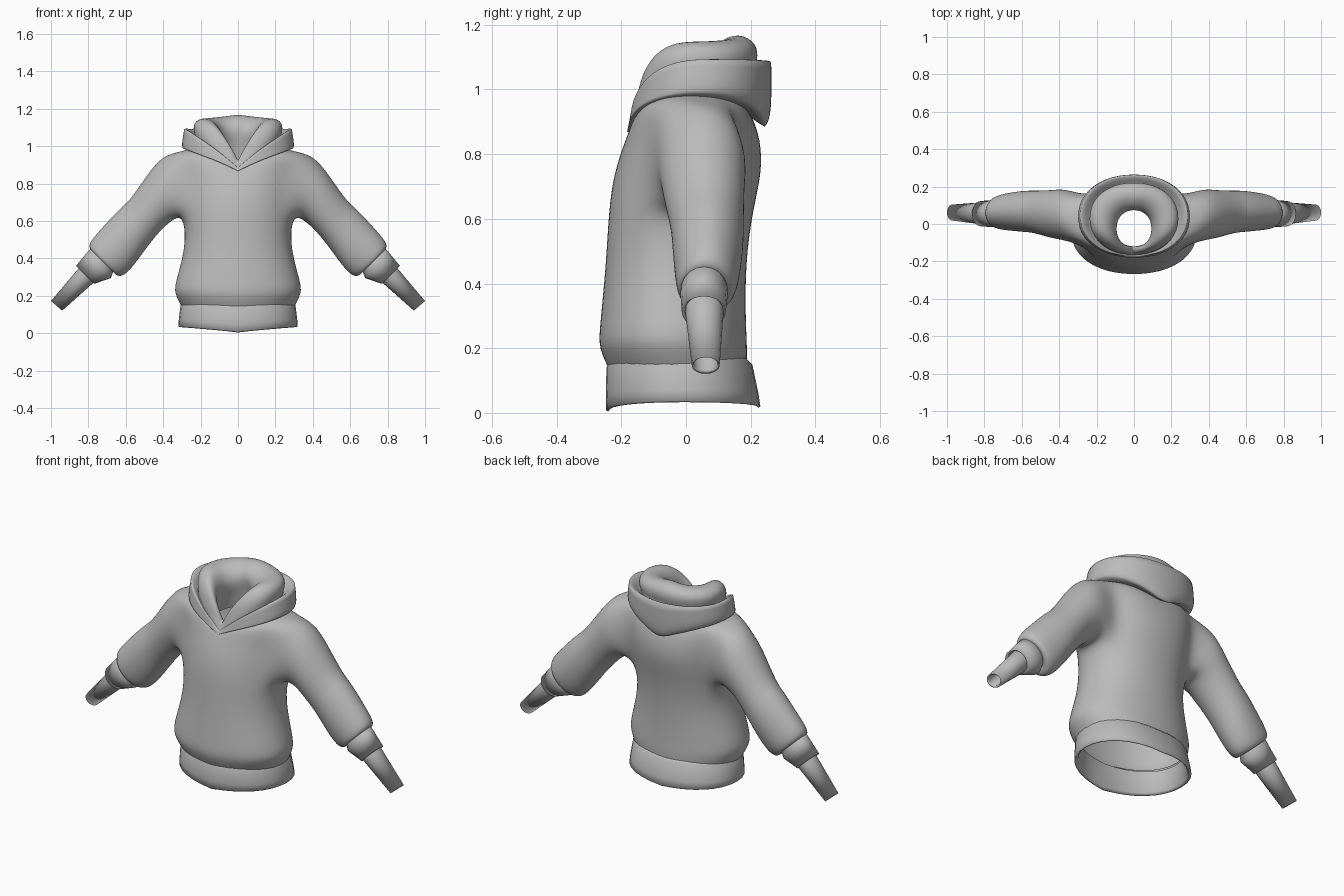
import bpy
import bmesh
from math import sin, cos, pi, radians

cube = bpy.data.objects.get("Cube")
if cube:
    bpy.data.objects.remove(cube, do_unlink=True)

fabric = bpy.data.materials.new("grey_fabric")
fabric.use_nodes = True
GREY = (0.5, 0.5, 0.5, 1)
fabric.diffuse_color = GREY
fabric.node_tree.nodes["Principled BSDF"].inputs["Base Color"].default_value = GREY


def half_ring(bm, n, w, y_front, y_back, z_front, z_side, z_back):
    """Half of a body ring, from centre front round the left side to centre back."""
    mid, ry = (y_front + y_back) / 2, (y_back - y_front) / 2
    verts = []
    for i in range(n + 1):
        a = pi * i / n
        s = max(sin(a), 0) if 0 < i < n else 0
        c = cos(a)
        z_end = z_front if c > 0 else z_back
        z = z_end + (z_side - z_end) * s ** 0.8
        y = mid - ry * abs(c) ** 0.93 * (1 if c > 0 else -1)
        verts.append(bm.verts.new((w * s ** 0.93, y, z)))
    return verts


def sleeve_ring(bm, n, x_top, z_top, x_low, z_low, yc, ry):
    """Full ring across the arm, from its upper edge round by the front."""
    verts = []
    for i in range(n):
        a = 2 * pi * i / n
        k = (1 + cos(a)) / 2
        verts.append(bm.verts.new((x_low + (x_top - x_low) * k, yc - ry * sin(a),
                                   z_low + (z_top - z_low) * k)))
    return verts


def loft(bm, rings, closed=False, skip=lambda row, col: False):
    for r, (a, b) in enumerate(zip(rings, rings[1:])):
        n = len(a)
        for i in range(n if closed else n - 1):
            if not skip(r, i):
                j = (i + 1) % n
                bm.faces.new((a[i], a[j], b[j], b[i]))


def finish(bm, name, subdivide=0):
    for f in bm.faces:
        f.smooth = True
    if not subdivide:
        for e in bm.edges:
            e.smooth = e.calc_face_angle(0) < radians(40)
    mesh = bpy.data.meshes.new(name)
    bm.to_mesh(mesh)
    bm.free()
    mesh.materials.append(fabric)
    ob = bpy.data.objects.new(name, mesh)
    bpy.context.collection.objects.link(ob)
    mirror = ob.modifiers.new("mirror", 'MIRROR')
    mirror.use_clip = True
    mirror.merge_threshold = 0.0005
    if subdivide:
        sub = ob.modifiers.new("smooth", 'SUBSURF')
        sub.levels = sub.render_levels = subdivide
    return ob


# Body and sleeves in one skin: width, y front, y back, z front, z side, z back
BODY = [
    (.310, -.240, .190, .13, .15, .14),
    (.345, -.274, .193, .20, .215, .19),
    (.340, -.270, .188, .26, .27, .27),
    (.282, -.250, .186, .46, .46, .46),
    (.292, -.242, .210, .63, .62, .63),
    (.300, -.226, .238, .74, .74, .74),
    (.315, -.197, .235, .82, .86, .84),
    (.335, -.178, .205, .86, .968, .92),
    (.250, -.166, .170, .875, .988, .95),
    (.200, -.130, .120, .87, .985, .95),
]
# upper edge x z, lower edge x z, y centre, y radius
SLEEVE = [
    (.405, .950, .335, .615, .052, .142),
    (.475, .870, .410, .550, .052, .132),
    (.580, .710, .480, .465, .066, .116),
    (.640, .665, .535, .385, .068, .114),
    (.735, .560, .600, .305, .066, .104),
    (.815, .470, .645, .298, .062, .092),
    (.775, .435, .670, .335, .058, .066),
]
LOW, HIGH, FIRST, LAST = 4, 7, 3, 7      # armhole rows and columns
bm = bmesh.new()
body = [half_ring(bm, 10, *r) for r in BODY]
loft(bm, body, skip=lambda r, c: LOW <= r < HIGH and FIRST <= c < LAST)
mid = (FIRST + LAST) // 2
armhole = [body[HIGH][c] for c in range(mid, FIRST - 1, -1)]
armhole += [body[r][FIRST] for r in range(HIGH - 1, LOW, -1)]
armhole += [body[LOW][c] for c in range(FIRST, LAST + 1)]
armhole += [body[r][LAST] for r in range(LOW + 1, HIGH)]
armhole += [body[HIGH][c] for c in range(LAST, mid, -1)]
loft(bm, [armhole] + [sleeve_ring(bm, len(armhole), *r) for r in SLEEVE], closed=True)
finish(bm, "body_and_sleeves", 2)

# Hem band, from the inside round the lower edge to the outside
HEM = [
    (.290, -.225, .185, .15, .16, .15),
    (.300, -.230, .212, .02, .045, .03),
    (.312, -.240, .224, .004, .033, .016),
    (.319, -.247, .230, .008, .037, .020),
    (.317, -.248, .224, .05, .07, .06),
    (.306, -.246, .205, .14, .16, .15),
    (.295, -.235, .190, .155, .175, .165),
]
bm = bmesh.new()
loft(bm, [half_ring(bm, 16, *r) for r in HEM])
finish(bm, "hem_band")

# Cuffs and the narrow tubes below them
CUFF = [
    (.765, .450, .660, .345, .058, .060),
    (.790, .452, .680, .295, .056, .074),
    (.866, .360, .768, .264, .055, .068),
    (.850, .362, .776, .278, .056, .058),
]
TUBE = [
    (.825, .380, .755, .295, .056, .060),
    (.850, .350, .778, .265, .057, .059),
    (1.0, .172, .940, .121, .061, .043),
    (.990, .172, .943, .131, .061, .037),
    (.850, .335, .790, .280, .058, .050),
]
for name, rows in (("sleeve_cuffs", CUFF), ("wrist_tubes", TUBE)):
    bm = bmesh.new()
    loft(bm, [sleeve_ring(bm, 20, *r) for r in rows], closed=True)
    finish(bm, name)

# Hood: fallen outer band, valley, padded roll and inner neck wall
HOOD = [
    (.230, -.150, .170, .865, .965, .93),
    (.298, -.182, .246, .868, .988, .870),
    (.305, -.181, .268, .872, 1.01, .905),
    (.290, -.176, .266, .880, 1.095, 1.087),
    (.268, -.172, .246, .885, 1.090, 1.085),
    (.225, -.165, .205, .885, 1.035, 1.05),
    (.243, -.164, .225, .890, 1.085, 1.09),
    (.236, -.160, .222, .895, 1.135, 1.145),
    (.180, -.156, .165, .905, 1.155, 1.178),
    (.120, -.148, .105, .920, 1.130, 1.155),
    (.085, -.125, .066, .930, 1.060, 1.105),
    (.105, -.120, .085, .900, .980, 1.03),
    (.120, -.120, .100, .850, .900, .93),
]
CREASED = (1, 3)
bm = bmesh.new()
hood = [half_ring(bm, 12, *r) for r in HOOD]
loft(bm, hood)
crease = bm.edges.layers.float.new("crease_edge")
folds = [set(hood[i]) for i in CREASED]
front = {ring[0] for ring in hood}
for e in bm.edges:
    pair = set(e.verts)
    if pair <= front:
        e[crease] = 1.0
    elif any(pair <= fold for fold in folds):
        e[crease] = 0.7
finish(bm, "hood", 2)
